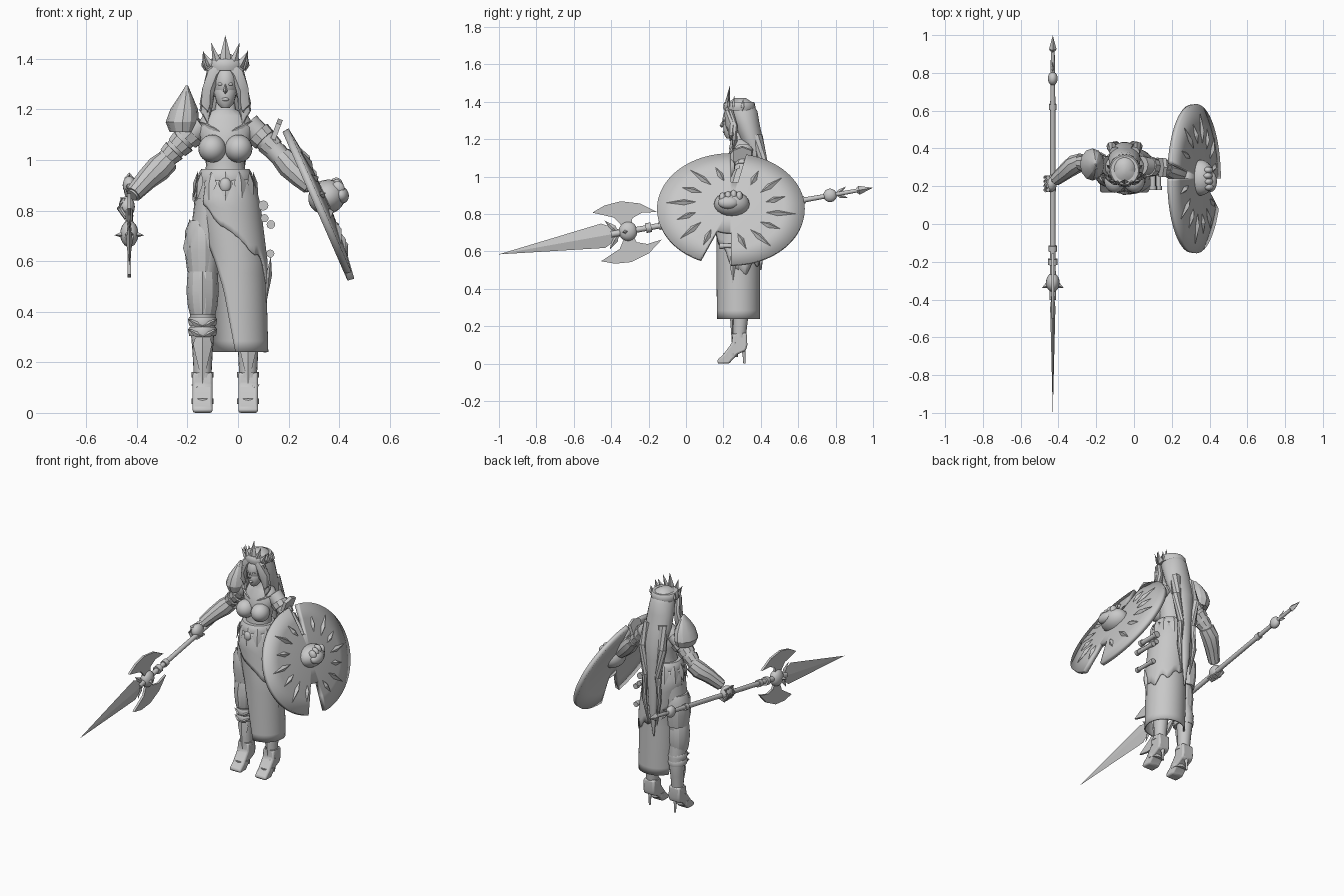
import bpy, bmesh, math
from mathutils import Vector, Matrix

cube = bpy.data.objects.get("Cube")
if cube:
    bpy.data.objects.remove(cube, do_unlink=True)

GREY = (.58, .58, .58, 1)
stone = bpy.data.materials.new("plain grey")
stone.use_nodes = True
stone.diffuse_color = GREY
stone.node_tree.nodes["Principled BSDF"].inputs["Base Color"].default_value = GREY
MID, BODY_Y = -.05, .28
X, Y, Z = Vector((1, 0, 0)), Vector((0, 1, 0)), Vector((0, 0, 1))


def finish(name, bm, angle=40, thickness=0):
    bmesh.ops.recalc_face_normals(bm, faces=bm.faces)
    mesh = bpy.data.meshes.new(name)
    bm.to_mesh(mesh)
    bm.free()
    mesh.materials.append(stone)
    obj = bpy.data.objects.new(name, mesh)
    bpy.context.collection.objects.link(obj)
    bpy.ops.object.select_all(action='DESELECT')
    obj.select_set(True)
    bpy.context.view_layer.objects.active = obj
    bpy.ops.object.shade_smooth_by_angle(angle=math.radians(angle))
    if thickness:
        solid = obj.modifiers.new("thickness", 'SOLIDIFY')
        solid.thickness = thickness
    return obj


def loft(name, rings, sides=18, along=False, angle=40):
    """Skin elliptical rings (x, y, z, radius, radius), level or square to the path."""
    bm, rows = bmesh.new(), []
    centres = [Vector(r[:3]) for r in rings]
    for i, ring in enumerate(rings):
        turn = Matrix.Identity(3)
        if along:
            way = centres[min(i + 1, len(rings) - 1)] - centres[max(i - 1, 0)]
            turn = way.to_track_quat('Z', 'Y').to_matrix()
        row = []
        for k in range(sides):
            a = math.tau * k / sides
            row.append(bm.verts.new(centres[i] + turn @ Vector((ring[3] * math.cos(a), ring[-1] * math.sin(a), 0))))
        rows.append(row)
    for low, high in zip(rows, rows[1:]):
        for k in range(sides):
            n = (k + 1) % sides
            bm.faces.new((low[k], low[n], high[n], high[k]))
    bm.faces.new(rows[0])
    bm.faces.new(rows[-1])
    return finish(name, bm, angle)


def ball(name, centre, size, turn=Matrix.Identity(4)):
    bm = bmesh.new()
    bmesh.ops.create_uvsphere(bm, u_segments=20, v_segments=12, radius=1)
    bm.transform(Matrix.Translation(centre) @ turn @ Matrix.Diagonal((*size, 1)))
    return finish(name, bm)


def leaf(name, root, way, face, length, width, height, belly=.4):
    """Pointed blade with a raised ridge on both sides."""
    bm = bmesh.new()
    root, way = Vector(root), Vector(way).normalized()
    side = way.cross(Vector(face)).normalized()
    face = side.cross(way)
    mid = root + way * length * belly
    rim = [bm.verts.new(p) for p in (root, mid + side * width, root + way * length, mid - side * width)]
    for sign in (-1, 1):
        peak = bm.verts.new(mid + face * height * sign)
        for k in range(4):
            bm.faces.new((rim[k], rim[(k + 1) % 4], peak))
    return finish(name, bm, 20)


def plate(name, outline, origin, right, up, thickness):
    """Extruded flat outline, centred on its own plane."""
    bm = bmesh.new()
    out = right.cross(up).normalized() * thickness
    origin = Vector(origin) - out / 2
    face = bm.faces.new([bm.verts.new(origin + right * a + up * b) for a, b in outline])
    made = bmesh.ops.extrude_face_region(bm, geom=[face])
    bmesh.ops.translate(bm, vec=out, verts=[v for v in made["geom"] if isinstance(v, bmesh.types.BMVert)])
    return finish(name, bm, 30)


def sheet(name, point, columns, rows, thickness):
    bm = bmesh.new()
    net = [[bm.verts.new(point(c / columns, r / rows)) for r in range(rows + 1)] for c in range(columns + 1)]
    for c in range(columns):
        for r in range(rows):
            bm.faces.new((net[c][r], net[c + 1][r], net[c + 1][r + 1], net[c][r + 1]))
    return finish(name, bm, 50, thickness)


def blend(table, key):
    for low, high in zip(table, table[1:]):
        if key <= high[0]:
            t = max(0, (key - low[0]) / (high[0] - low[0]))
            return [a + (b - a) * t for a, b in zip(low[1:], high[1:])]
    return table[-1][1:]


# Torso, bust and head
loft("torso", [(MID, y, z, a, b) for y, z, a, b in (
    (.28, .8, .11, .1), (.28, .92, .085, .08), (.29, .99, .075, .068), (.29, 1.06, .093, .08),
    (.3, 1.13, .115, .072), (.305, 1.175, .09, .055), (.3, 1.2, .042, .042), (.29, 1.27, .033, .036))])
for s in (-1, 1):
    ball("breast", (MID + s * .052, .225, 1.045), (.055, .06, .055))
    ball("eye", (MID + s * .02, .203, 1.3), (.011, .006, .006))
    leaf("neckline_trim", (MID, .222, 1.1), (s, .35, .5), (0, -1, .3), .13, .012, .01)
ball("skull", (MID, .275, 1.305), (.055, .08, .085))
loft("jaw", [(MID, .235, 1.205, .016, .018), (MID, .24, 1.225, .034, .037), (MID, .25, 1.27, .046, .052), (MID, .26, 1.3, .04, .05)])
leaf("nose", (MID, .198, 1.305), (0, -.2, -1), (0, -1, .2), .045, .009, .012, .75)
ball("lips", (MID, .204, 1.24), (.014, .008, .007))

# Hair: back mass, face locks and hanging tails
loft("hair", [(MID, y, z, a, b) for y, z, a, b in (
    (.29, 1.42, .02, .03), (.29, 1.4, .055, .062), (.305, 1.35, .074, .078), (.325, 1.28, .082, .07), (.35, 1.2, .085, .062),
    (.385, 1.1, .07, .048), (.4, 1, .05, .035), (.405, .85, .038, .026), (.41, .68, .026, .016), (.4, .5, .004, .004))])
for s in (-1, 1):
    for drift, drop in ((0, 0), (.016, .05)):
        loft("face_lock", [(MID + s * x, y + drift, z - drop * t, r, r * 1.5) for x, y, z, r, t in (
            (.012, .23, 1.385, .012, 0), (.05, .222, 1.345, .017, 0), (.066, .235, 1.28, .02, .2),
            (.078, .245, 1.22, .016, .5), (.07, .235, 1.19, .003, 1))], 8, True)
    loft("hair_tail", [(MID + s * x, y, z, r) for x, y, z, r in (
        (.05, .38, 1.22, .03), (.07, .41, 1.08, .026), (.045, .42, .9, .02), (.055, .42, .75, .015), (.03, .41, .58, .003))], 8, True)

# Crown
loft("crown_band", [(MID, .285, z, r, r + .003) for z, r in ((1.355, .079), (1.37, .083), (1.39, .081), (1.4, .074))], 20)
leaf("crown_peak", (MID, .215, 1.35), (0, .15, 1), (0, -1, 0), .145, .022, .012)
for s in (-1, 1):
    for x, y, lean, size in ((.022, .215, .3, .12), (.045, .225, .55, .09), (.072, .25, .2, .085), (.08, .3, .1, .065)):
        leaf("crown_spike", (MID + s * x, y, 1.35), (s * lean, .1, 1), (s * x * 9, -1, 0), size, .016, .01)

# Skirt with open side, ragged overskirt and belt
SECTIONS = [(.24, 0, .12, .115), (.6, -.01, .12, .117), (.84, -.045, .125, .115), (.95, MID, .097, .09)]
FRONT_EDGE = [(.24, -95), (.49, -115), (.7, -149), (.84, -180)]
HEM = [(-135, .8), (-90, .7), (-40, .6), (0, .47), (90, .56), (180, .74)]


def hip(z, degrees, gap=0):
    x, a, b = blend(SECTIONS, z)
    t = math.radians(degrees)
    return Vector((x + (a + gap) * math.cos(t), BODY_Y + (b + gap) * math.sin(t), z))


def skirt_point(u, v):
    z = .24 + .71 * v
    start = blend(FRONT_EDGE, z)[0]
    return hip(z, start + (155 + 25 * v - start) * u)


def overskirt_point(u, v):
    degrees = -135 + 310 * u
    ragged = .022 * (abs((u * 18) % 2 - 1) + .6 * math.sin(u * 47))
    low = blend(HEM, degrees)[0] + ragged
    return hip(low + (.93 - low) * v, degrees, .007)


sheet("skirt", skirt_point, 40, 16, .008)
sheet("overskirt", overskirt_point, 108, 8, .006)
loft("belt", [(MID, BODY_Y, z, r, r - .006) for z, r in ((.91, .108), (.925, .112), (.95, .104), (.965, .095))], 24)
for k in range(12):
    spot = hip(.955, k * 30 - 90, .012)
    out = Vector((spot.x - MID, spot.y - BODY_Y, 0)).normalized()
    leaf("belt_plate", spot, out * .18 - Z, out, .12, .03, .01)
ball("buckle", (MID, .172, .9), (.024, .018, .03))
leaf("buckle_drop", (MID, .168, .89), -Z, -Y, .07, .016, .012)

# Scroll tubes and charms on the left hip
for x, z, r in ((.1, .82, .02), (.13, .745, .017), (.128, .63, .016), (.105, .77, .016)):
    loft("scroll_tube", [(x, .18, z, r), (x, .2, z, r), (x, .2, z, r * .75), (x, .31, z, r * .75), (x, .31, z, r), (x, .33, z, r)], 12, True)
leaf("hanging_charm", (.13, .25, .62), (-.1, 0, -1), X, .19, .018, .012)

# Legs, boots and greaves
FOOT = [(.17, 0), (.165, .018), (.2, .05), (.245, .11), (.25, .16), (.325, .165), (.328, .1), (.32, .07), (.275, .05), (.23, 0)]
for s in (-1, 1):
    loft("leg", [(MID + s * x, y, z, a, b) for x, y, z, a, b in (
        (.06, .28, .85, .06, .085), (.075, .28, .7, .064, .08), (.088, .275, .52, .054, .06), (.088, .275, .46, .05, .054),
        (.09, .295, .36, .05, .054), (.09, .29, .24, .04, .042), (.09, .285, .13, .034, .034))])
    ankle = MID + s * .09
    boot = plate("boot", FOOT, (ankle, 0, 0), Y, Z, .078)
    soften = boot.modifiers.new("soft edges", 'BEVEL')
    soften.width, soften.segments = .014, 2
    loft("stiletto_heel", [(ankle, .312, 0, .006), (ankle, .31, .05, .008), (ankle, .3, .1, .022)], 10)
    leaf("shin_plate", (ankle, .245, .11), (0, .04, 1), -Y, .27, .038, .018, .6)
    leaf("ankle_plate", (ankle, .235, .09), (s, .7, .5), -Y, .06, .018, .012)
    for z in (.045, .15):
        loft("boot_cuff", [(ankle, .22 + z * .43, z + h, .043, .04) for h in (-.01, .012)], 16)

# Right thigh and knee armour
KNEE = MID - .09
loft("knee_guard", [(KNEE, .272, z, a, a + .005) for z, a in ((.39, .05), (.42, .058), (.48, .064), (.55, .06), (.6, .046))], 14, angle=25)
loft("thigh_guard", [(KNEE - .003, .28, z, a, a + .015) for z, a in ((.56, .058), (.64, .068), (.72, .066), (.76, .05))], 14, angle=25)
leaf("thigh_spike", (KNEE - .03, .225, .52), (-.09, .12, 1), (-.5, -1, 0), .25, .04, .02, .55)
leaf("knee_ridge", (KNEE, .21, .39), (0, .05, 1), -Y, .22, .04, .022, .5)
for z in (.32, .36):
    loft("greave_band", [(KNEE, .285, z + h, r, r + .006) for h, r in ((-.015, .053), (.008, .058), (.02, .052))], 14)
    for s in (-1, 1):
        leaf("band_chevron", (KNEE, .225, z - .02), (s, .35, .55), -Y, .07, .014, .012)

# Arms
loft("right_arm", [(-.14, .31, 1.14, .05), (-.21, .32, 1.085, .045), (-.26, .325, 1.03, .04), (-.31, .32, .97, .038), (-.42, .23, .86, .025)], 14, True)
loft("right_vambrace", [(-.275, .33, 1, .046), (-.315, .315, .965, .052), (-.36, .28, .925, .044), (-.415, .235, .865, .034)], 10, True, 25)
loft("left_arm", [(.04, .31, 1.14, .05), (.1, .305, 1.085, .044), (.16, .295, 1.02, .04), (.21, .28, .97, .04), (.29, .26, .89, .026)], 14, True)
loft("left_vambrace", [(.17, .295, 1.015, .044), (.205, .285, .975, .05), (.25, .27, .93, .043), (.285, .26, .895, .034)], 10, True, 25)
for k in range(3):
    t = k * .036
    loft("right_arm_plate", [(-.18 - t, .32, 1.11 - t, .06 - t / 6), (-.205 - t, .322, 1.085 - t, .054 - t / 6)], 10, True, 25)
    loft("left_arm_plate", [(.08 + t, .305, 1.105 - t, .054 - t / 6), (.105 + t, .3, 1.08 - t, .05 - t / 6)], 10, True, 25)
loft("right_pauldron", [(x, .315, z, a, b) for x, z, a, b in (
    (-.22, 1.11, .05, .07), (-.22, 1.15, .066, .085), (-.213, 1.2, .055, .075), (-.207, 1.25, .028, .045), (-.202, 1.295, .004, .004))], 12, angle=25)
plate("left_shoulder_plate", [(-.05, -.02), (.05, -.02), (.05, .045), (0, .065), (-.05, .045)], (.145, .3, 1.1), Y, Vector((.3, 0, .8)).normalized(), .02)
ball("right_palm", (-.44, .215, .815), (.032, .045, .042))
for k in range(4):
    y = .18 + k * .022
    loft("finger", [(-.455, y, .85, .011), (-.468, y, .81, .012), (-.445, y, .775, .011), (-.415, y, .785, .008)], 8, True)

# Spear: shaft, collar, long blade, twin crescents and spiked butt
ALONG = Vector((0, 1, .178)).normalized()
UP = X.cross(ALONG)


def on_spear(y):
    return Vector((-.43, y, .585 + .178 * (y + 1)))


loft("shaft", [(*on_spear(y), r) for y, r in ((-.4, .018), (-.2, .015), (.6, .014), (.93, .01))], 12, True)
for y, r in ((-.13, .022), (-.2, .026), (.62, .02)):
    loft("shaft_ring", [(*on_spear(y + d), r) for d in (-.015, .015)], 12, True)
ball("spear_collar", on_spear(-.31), (.036, .05, .052))
ball("butt_ball", on_spear(.77), (.026, .036, .036))
leaf("butt_point", on_spear(.9), ALONG, X, .1, .024, .02, .25)
leaf("spear_blade", on_spear(-.32), -ALONG, X, .692, .066, .014, .18)
CRESCENT = [(-.025, .03), (-.06, .085), (-.17, .132), (-.1, .158), (-.01, .165), (.09, .135), (.17, .075), (.09, .085), (.035, .065), (.025, .03)]
for s in (-1, 1):
    plate("crescent_blade", CRESCENT, on_spear(-.31), ALONG, UP * s, .014)
    leaf("butt_barb", on_spear(.8), ALONG + UP * s * .5, X, .07, .012, .008)
    leaf("collar_spike", on_spear(-.31), X * s - ALONG * .5, UP, .065, .018, .015)
    leaf("neck_spike", on_spear(-.36), UP * s - ALONG * .8, X, .1, .018, .01)

# Shield: shallow tilted oval with two wedge notches
TILT = Matrix(((0, -.4, .915, .33), (1, 0, 0, .24), (0, .915, .4, .828), (0, 0, 0, 1)))
DOME = ((.2, .026), (.45, .022), (.72, .012), (1, 0))


def in_notch(d):
    return 77 < d < 90 or 246 < d < 270


def on_shield(degrees, f, h):
    a = math.radians(degrees)
    return TILT @ Vector((.395 * f * math.cos(a), .325 * f * math.sin(a), h))


bm = bmesh.new()
hub = bm.verts.new(on_shield(0, 0, .028))
fan = [[bm.verts.new(on_shield(d, f, h)) for f, h in DOME] for d in range(0, 360, 2)]
for i, row in enumerate(fan):
    following = fan[(i + 1) % len(fan)]
    bm.faces.new((hub, row[0], following[0]))
    for k in range(1 if in_notch(i * 2 + 1) else 3):
        bm.faces.new((row[k], row[k + 1], following[k + 1], following[k]))
bmesh.ops.delete(bm, geom=[v for v in bm.verts if not v.link_faces], context='VERTS')
finish("shield", bm, 40, .028)

# Shield flames and clenched boss
NORMAL = TILT.to_3x3() @ Z
for k in range(16):
    d = k * 22.5 + 11
    if not in_notch(d):
        reach = .88 if k % 2 else .78
        root, tip = on_shield(d, .48, .022), on_shield(d + 5, reach, .008)
        leaf("shield_flame", root, tip - root, NORMAL, (tip - root).length, .016, .016)
turn = TILT.to_3x3().to_4x4()
ball("boss", TILT @ Vector((.005, .015, .03)), (.095, .068, .075), turn)
for k in range(4):
    ball("boss_knuckle", TILT @ Vector((.045 - k * .03, .045 - abs(k - 1) * .008, .085)), (.018, .028, .025), turn)
ball("boss_muzzle", TILT @ Vector((-.015, 0, .085)), (.055, .035, .03), turn)
